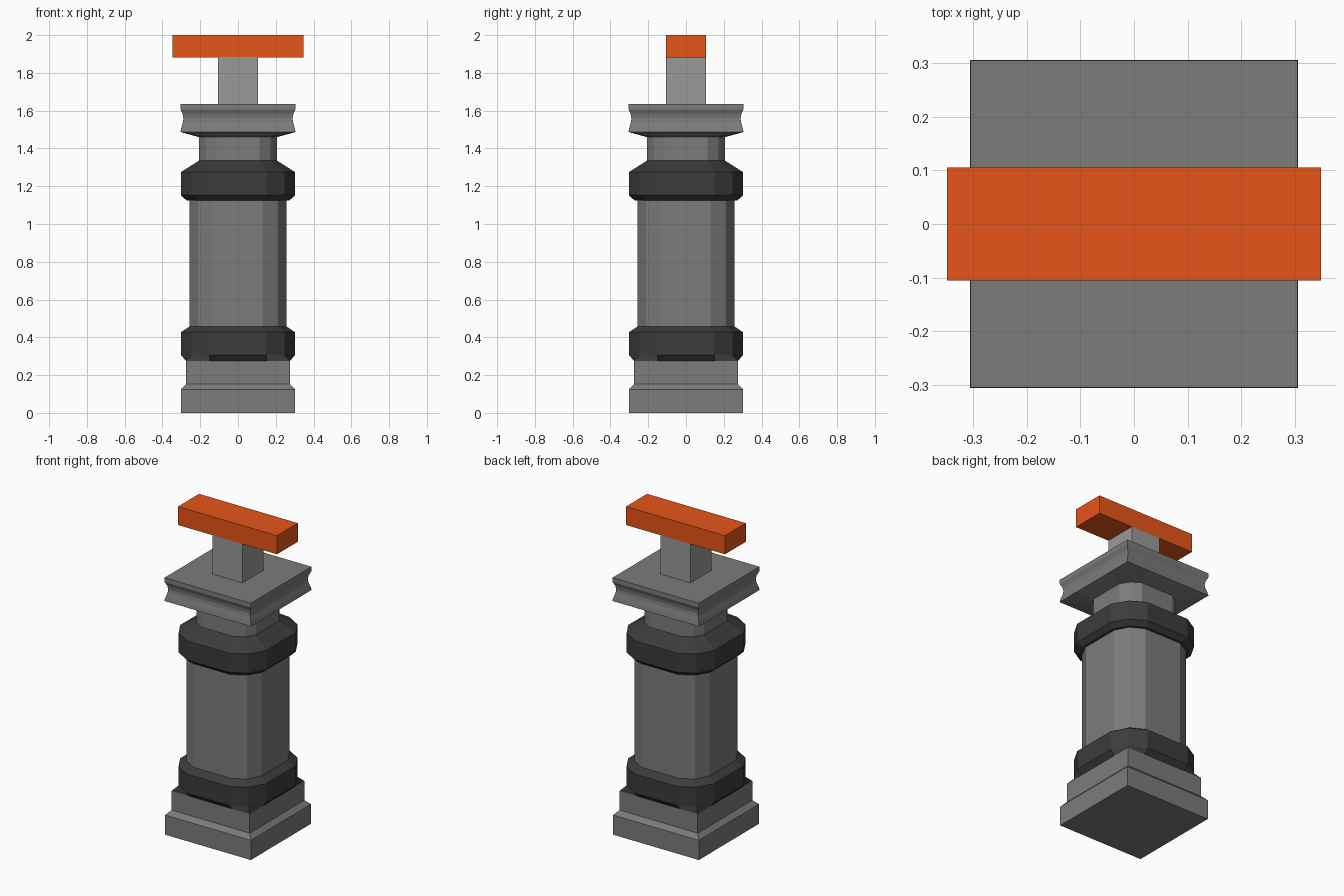
import bpy, bmesh

if "Cube" in bpy.data.objects:
    bpy.data.objects.remove(bpy.data.objects["Cube"])

# Cross-section: square of half width h, each corner given by 3 points.
# a = where the flat side ends, c = diagonal corner coordinate (c = h is a sharp square)
def section(h, a, c, z):
    corner = [(h, a), (c, c), (a, h)]
    pts = []
    for k in range(4):
        for x, y in corner:
            for _ in range(k):
                x, y = -y, x
            pts.append((x, y, z))
    return pts


def square(h, z):
    return [(h, -h, z), (h, h, z), (-h, h, z), (-h, -h, z)]


# Stack sections into a closed, flat-shaded solid
def loft(name, sections, mat=None):
    bm = bmesh.new()
    rings = [[bm.verts.new(p) for p in s] for s in sections]
    for lo, hi in zip(rings, rings[1:]):
        n = len(lo)
        for i in range(n):
            j = (i + 1) % n
            bm.faces.new((lo[i], lo[j], hi[j], hi[i]))
    bm.faces.new(rings[0][::-1])
    bm.faces.new(rings[-1])
    bmesh.ops.recalc_face_normals(bm, faces=bm.faces)
    mesh = bpy.data.meshes.new(name)
    bm.to_mesh(mesh)
    bm.free()
    ob = bpy.data.objects.new(name, mesh)
    bpy.context.collection.objects.link(ob)
    if mat:
        mesh.materials.append(mat)
    return ob


def material(name, rgb):
    m = bpy.data.materials.new(name)
    m.diffuse_color = (*rgb, 1)
    m.use_nodes = True
    m.node_tree.nodes["Principled BSDF"].inputs["Base Color"].default_value = m.diffuse_color
    return m


dark = material("dark_iron", (0.045, 0.045, 0.045))
grey = material("stone_grey", (0.2, 0.2, 0.2))
pale = material("stem_grey", (0.32, 0.32, 0.32))
orange = material("handle_orange", (0.8, 0.09, 0.01))

# Square stepped base
loft("base", [square(0.302, 0), square(0.302, 0.125),
              square(0.275, 0.153), square(0.275, 0.275)], grey)

# Lower collar, blending from the square base to rounded corners
loft("lower_collar", [section(0.275, 0.15, 0.275, 0.275),
                      section(0.302, 0.15, 0.246, 0.306),
                      section(0.302, 0.15, 0.246, 0.427),
                      section(0.258, 0.13, 0.213, 0.457)], dark)

# Main shaft
loft("shaft", [section(0.258, 0.13, 0.213, z) for z in (0.45, 1.13)], grey)

# Upper collar
loft("upper_collar", [section(0.273, 0.137, 0.224, 1.125),
                      section(0.302, 0.15, 0.246, 1.153),
                      section(0.302, 0.15, 0.246, 1.275),
                      section(0.207, 0.115, 0.171, 1.335)], dark)

# Neck
loft("neck", [section(0.207, 0.115, 0.171, z) for z in (1.33, 1.465)], grey)

# Square capital with a grooved rim
rim = [(0.305, 1.487), (0.300, 1.51), (0.291, 1.54), (0.289, 1.56),
       (0.293, 1.583), (0.304, 1.607), (0.304, 1.635)]
loft("capital", [section(0.207, 0.115, 0.171, 1.46)]
     + [section(h, 0.15, h, z) for h, z in rim], grey)

# Stem and T-handle
loft("stem", [square(0.105, 1.63), square(0.105, 1.885)], pale)
bpy.ops.mesh.primitive_cube_add(size=1, location=(0, 0, 1.941))
handle = bpy.context.object
handle.name = "handle"
handle.scale = (0.696, 0.21, 0.118)
handle.data.materials.append(orange)
